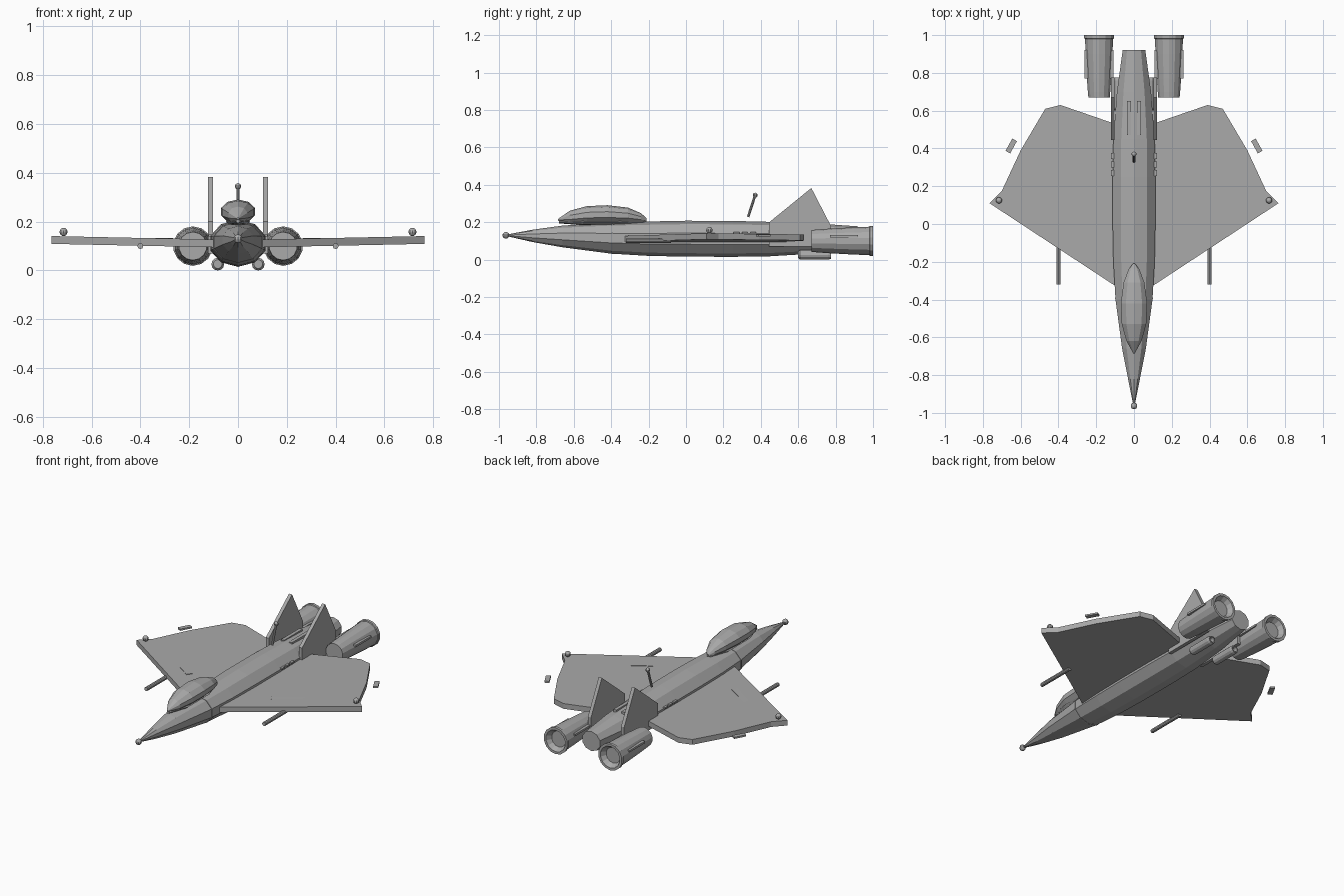
import bpy, bmesh, math
from mathutils import Vector, Matrix

if "Cube" in bpy.data.objects:
    bpy.data.objects.remove(bpy.data.objects["Cube"])

grey = bpy.data.materials.new("hull grey")
grey.diffuse_color = (0.4, 0.4, 0.4, 1)
grey.use_nodes = True
grey.node_tree.nodes["Principled BSDF"].inputs["Base Color"].default_value = grey.diffuse_color


def finish(name, bm):
    bmesh.ops.recalc_face_normals(bm, faces=bm.faces[:])
    me = bpy.data.meshes.new(name)
    bm.to_mesh(me)
    bm.free()
    me.materials.append(grey)
    ob = bpy.data.objects.new(name, me)
    bpy.context.collection.objects.link(ob)
    return ob


def loft(name, sections, sides, cx=0.0):
    """Skin rings given as (y, half width, centre z, half height)."""
    bm = bmesh.new()
    rings = []
    for y, rx, cz, rz in sections:
        angles = [2 * math.pi * k / sides for k in range(sides)]
        rings.append([bm.verts.new((cx + rx * math.sin(a), y, cz + rz * math.cos(a))) for a in angles])
    for a, b in zip(rings, rings[1:]):
        for k in range(sides):
            j = (k + 1) % sides
            bm.faces.new((a[k], a[j], b[j], b[k]))
    bm.faces.new(rings[0])
    bm.faces.new(rings[-1])
    return finish(name, bm)


def prism(name, bottom, top):
    """Join two matching outlines into a solid plate."""
    bm = bmesh.new()
    a = [bm.verts.new(p) for p in bottom]
    b = [bm.verts.new(p) for p in top]
    bm.faces.new(a)
    bm.faces.new(b)
    for k in range(len(a)):
        j = (k + 1) % len(a)
        bm.faces.new((a[k], a[j], b[j], b[k]))
    return finish(name, bm)


def box(name, centre, size, turn=0.0):
    bm = bmesh.new()
    m = Matrix.Translation(centre) @ Matrix.Rotation(turn, 4, 'Z') @ Matrix.Diagonal((*size, 1))
    bmesh.ops.create_cube(bm, size=1, matrix=m)
    return finish(name, bm)


def rod(name, p, q, r, sides=10):
    p, q = Vector(p), Vector(q)
    d = q - p
    m = Matrix.Translation((p + q) / 2) @ d.to_track_quat('Z', 'Y').to_matrix().to_4x4()
    bm = bmesh.new()
    bmesh.ops.create_cone(bm, cap_ends=True, segments=sides, radius1=r, radius2=r, depth=d.length, matrix=m)
    return finish(name, bm)


def ball(name, centre, r):
    bm = bmesh.new()
    bmesh.ops.create_uvsphere(bm, u_segments=10, v_segments=8, radius=r, matrix=Matrix.Translation(centre))
    return finish(name, bm)


# Ten-sided fuselage and nose
loft("fuselage", [
    (-0.96, 0.004, 0.13, 0.004), (-0.82, 0.033, 0.127, 0.033), (-0.66, 0.066, 0.124, 0.058),
    (-0.40, 0.103, 0.115, 0.083), (-0.20, 0.115, 0.112, 0.092), (0.0, 0.119, 0.112, 0.096),
    (0.25, 0.119, 0.111, 0.096), (0.45, 0.115, 0.110, 0.092), (0.70, 0.095, 0.113, 0.080),
    (0.92, 0.063, 0.118, 0.060)], 10)
loft("nose_seam_ring", [(-0.397, 0.107, 0.115, 0.085), (-0.39, 0.107, 0.115, 0.085)], 10)
ball("nose_ball", (0, -0.963, 0.13), 0.018)

# Cockpit canopy
loft("canopy", [
    (-0.685, 0.004, 0.213, 0.004), (-0.62, 0.042, 0.226, 0.036), (-0.53, 0.068, 0.238, 0.048),
    (-0.42, 0.073, 0.241, 0.050), (-0.31, 0.058, 0.235, 0.043), (-0.24, 0.030, 0.222, 0.026),
    (-0.21, 0.006, 0.212, 0.008)], 10)
loft("canopy_base", [
    (-0.68, 0.008, 0.202, 0.008), (-0.55, 0.05, 0.200, 0.016), (-0.35, 0.05, 0.200, 0.016),
    (-0.22, 0.012, 0.203, 0.008)], 8)

# Roof antenna
rod("antenna_rod", (0, 0.332, 0.228), (0, 0.37, 0.345), 0.007, 8)
ball("antenna_ball", (0, 0.37, 0.345), 0.013)

# Engine profile: tapered body, rear lip, recessed nozzle
engine = [(0.67, 0.058), (0.70, 0.061), (0.77, 0.066), (0.90, 0.073), (0.98, 0.076), (0.983, 0.081),
          (1.0, 0.081), (1.0, 0.066), (0.97, 0.048)]
pod = [(0.60, 0.018), (0.61, 0.026), (0.76, 0.026), (0.775, 0.022), (0.775, 0.015), (0.75, 0.013)]
wing = [(0.05, -0.36), (0.765, 0.11), (0.70, 0.175), (0.60, 0.39), (0.47, 0.61), (0.39, 0.63), (0.05, 0.513)]
fin = [(0.445, 0.07), (0.445, 0.20), (0.67, 0.383), (0.775, 0.18), (0.775, 0.07)]

for s, side in ((-1, "left"), (1, "right")):
    # Delta wing with slight dihedral
    lift = lambda x: 0.093 + 0.021 * x
    prism(side + "_wing", [(s * x, y, lift(x)) for x, y in wing],
          [(s * x, y, lift(x) + 0.032) for x, y in wing])
    box(side + "_wing_panel", (s * 0.36, -0.02, 0.1325), (0.2, 0.035, 0.003), s * 0.58)
    ball(side + "_wingtip_light", (s * 0.715, 0.125, 0.158), 0.017)
    box(side + "_tip_plate", (s * 0.65, 0.413, 0.13), (0.028, 0.074, 0.01), s * 0.5)
    rod(side + "_cannon", (s * 0.40, -0.32, 0.10), (s * 0.40, -0.08, 0.10), 0.012)

    # Upright tail fin
    prism(side + "_tail_fin", [(s * 0.102, y, z) for y, z in fin], [(s * 0.123, y, z) for y, z in fin])

    # Engine with side strips
    loft(side + "_engine", [(y, r, 0.10, r) for y, r in engine], 14, s * 0.185)
    box(side + "_engine_strip", (s * 0.253, 0.845, 0.125), (0.018, 0.15, 0.012))
    box(side + "_engine_inner_strip", (s * 0.117, 0.845, 0.125), (0.018, 0.15, 0.012))

    # Belly pod, roof strip, side vents
    loft(side + "_belly_pod", [(y, r, 0.026, r) for y, r in pod], 12, s * 0.083)
    box(side + "_roof_strip", (s * 0.027, 0.56, 0.19), (0.021, 0.18, 0.022))
    for k in range(3):
        box(side + "_vent_%d" % (k + 1), (s * 0.114, 0.27 + 0.045 * k, 0.143), (0.014, 0.03, 0.009))
